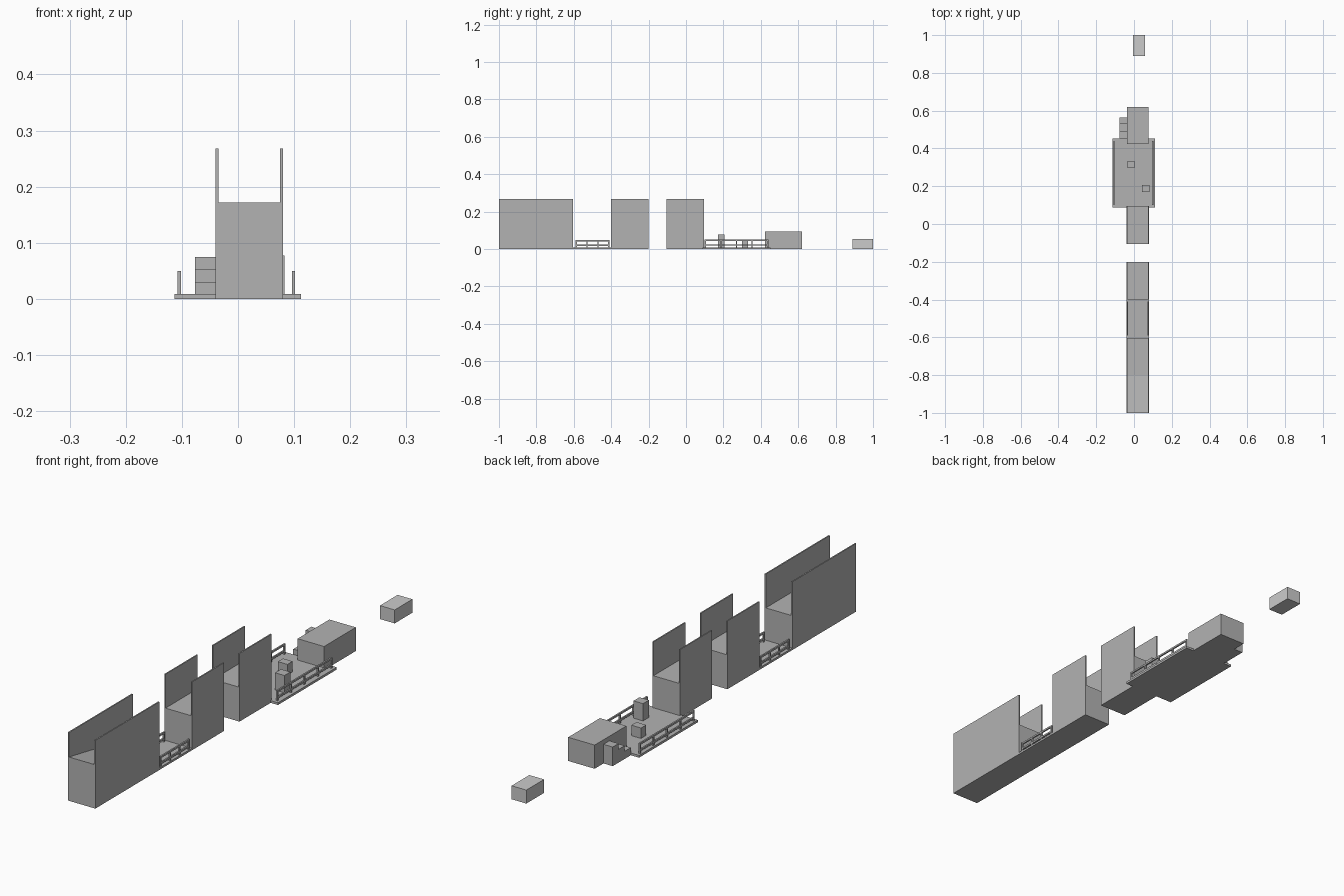
import bpy, bmesh

if "Cube" in bpy.data.objects:
    bpy.data.objects.remove(bpy.data.objects["Cube"])

grey = bpy.data.materials.new("mid_grey")
grey.diffuse_color = (0.45, 0.45, 0.45, 1)
grey.use_nodes = True
grey.node_tree.nodes["Principled BSDF"].inputs["Base Color"].default_value = grey.diffuse_color
pale = bpy.data.materials.new("pale_grey")
pale.diffuse_color = (0.8, 0.8, 0.8, 1)
pale.use_nodes = True
pale.node_tree.nodes["Principled BSDF"].inputs["Base Color"].default_value = pale.diffuse_color


def add(name, bm, mat=grey):
    bmesh.ops.recalc_face_normals(bm, faces=bm.faces)
    me = bpy.data.meshes.new(name)
    bm.to_mesh(me)
    bm.free()
    me.materials.append(mat)
    ob = bpy.data.objects.new(name, me)
    bpy.context.collection.objects.link(ob)
    return ob


def prism(bm, x0, x1, profile):
    """Extrude a (y, z) side profile from x0 to x1."""
    face = bm.faces.new([bm.verts.new((x0, y, z)) for y, z in profile])
    out = bmesh.ops.extrude_face_region(bm, geom=[face])["geom"]
    bmesh.ops.translate(bm, vec=(x1 - x0, 0, 0),
                        verts=[v for v in out if isinstance(v, bmesh.types.BMVert)])


def box(bm, x0, x1, y0, y1, z0, z1):
    prism(bm, x0, x1, [(y0, z0), (y1, z0), (y1, z1), (y0, z1)])


def block(name, *dims, mat=grey):
    bm = bmesh.new()
    box(bm, *dims)
    return add(name, bm, mat)


L, R = -0.04, 0.08      # track sides
DECK, WALL, T = 0.135, 0.268, 0.005


def walled_block(name, top):
    """Solid block with thin side walls; top is the deck line front to back."""
    y0, y1 = top[0][0], top[-1][0]
    bm = bmesh.new()
    prism(bm, L, R, [(y0, 0)] + top + [(y1, 0)])
    add(name, bm)
    bm = bmesh.new()
    for x in (L, R - T):
        prism(bm, x, x + T, top + [(y1, WALL), (y0, WALL)])
    add(name + "_side_walls", bm)


def railing(name, x, y0, y1, posts, h, t=0.006):
    """Two rails carried by evenly spaced posts."""
    bm = bmesh.new()
    for z in (h * 0.5, h):
        box(bm, x - t / 2, x + t / 2, y0, y1, z - 0.007, z)
    for i in range(posts):
        y = y0 + t / 2 + (y1 - y0 - t) * i / (posts - 1)
        box(bm, x - t / 2, x + t / 2, y - t / 2, y + t / 2, 0.004, h - 0.003)
    add(name, bm)


# walled track blocks
walled_block("ramp_block", [(-1.0, 0.172), (-0.8, DECK), (-0.603, DECK)])
walled_block("middle_block", [(-0.4, DECK), (-0.2, DECK)])
walled_block("rear_block", [(-0.105, DECK), (0.095, DECK)])

# low bridge with railings
block("bridge_floor", L, R, -0.603, -0.4, 0, 0.008)
railing("bridge_rail_left", -0.034, -0.59, -0.41, 4, 0.047)
railing("bridge_rail_right", 0.074, -0.59, -0.41, 4, 0.047)

# wide platform with railings and crates
block("platform", -0.113, 0.112, 0.088, 0.453, 0, 0.009)
railing("platform_rail_left", -0.105, 0.1, 0.44, 5, 0.05)
railing("platform_rail_right", 0.099, 0.1, 0.44, 5, 0.05)
block("low_crate", -0.037, 0.005, 0.3, 0.332, 0.006, 0.05)
block("tall_crate", 0.042, 0.083, 0.17, 0.207, 0.006, 0.077)

# raised end block with side steps
block("end_block", -0.037, 0.078, 0.423, 0.62, 0, 0.093)
bm = bmesh.new()
prism(bm, -0.077, -0.037, [(0.453, 0), (0.453, 0.03), (0.491, 0.03), (0.491, 0.052),
                           (0.529, 0.052), (0.529, 0.075), (0.565, 0.075), (0.565, 0)])
add("side_steps", bm)

# detached goal block
block("goal_block", -0.006, 0.058, 0.89, 1.0, 0, 0.053, mat=pale)
